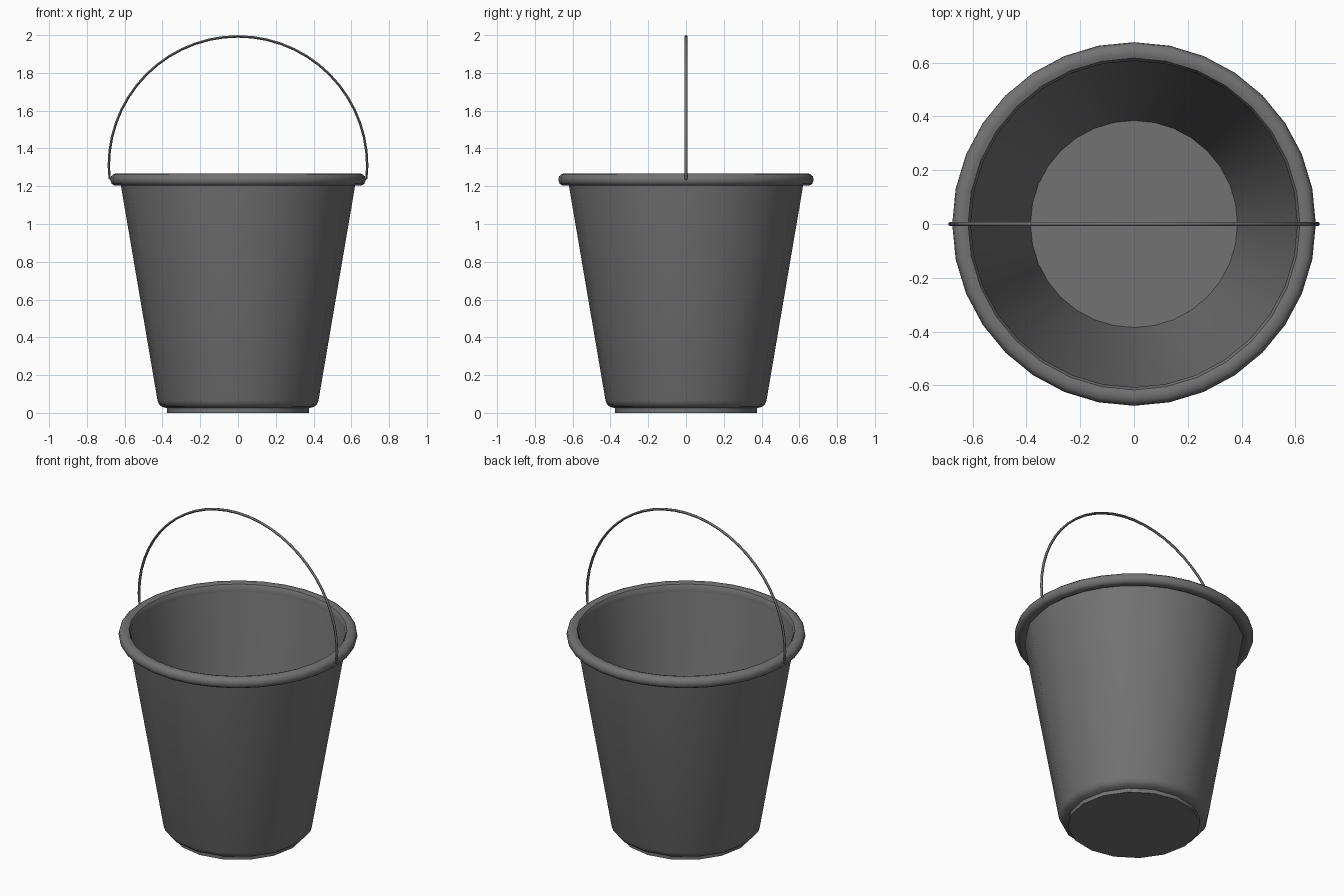
import bpy, bmesh, math

if "Cube" in bpy.data.objects:
    bpy.data.objects.remove(bpy.data.objects["Cube"])

grey = bpy.data.materials.new("dark grey metal")
grey.diffuse_color = (0.17, 0.17, 0.17, 1)
grey.use_nodes = True
grey.node_tree.nodes["Principled BSDF"].inputs["Base Color"].default_value = grey.diffuse_color


def finish(obj, angle=40):
    obj.data.materials.append(grey)
    bpy.ops.object.select_all(action='DESELECT')
    obj.select_set(True)
    bpy.context.view_layer.objects.active = obj
    bpy.ops.object.shade_smooth_by_angle(angle=math.radians(angle))


def revolve(name, profile, segments, closed=False, cap_start=False, cap_end=False):
    """Turn (radius, height) points, listed with the surface on the outside, about z."""
    bm = bmesh.new()
    rings = []
    for r, z in profile:
        rings.append([bm.verts.new((r * math.cos(2 * math.pi * i / segments),
                                    r * math.sin(2 * math.pi * i / segments), z))
                      for i in range(segments)])
    pairs = list(zip(rings, rings[1:]))
    if closed:
        pairs.append((rings[-1], rings[0]))
    for a, b in pairs:
        for i in range(segments):
            j = (i + 1) % segments
            bm.faces.new((a[i], a[j], b[j], b[i]))
    if cap_start:
        bm.faces.new(rings[0][::-1])
    if cap_end:
        bm.faces.new(rings[-1])
    me = bpy.data.meshes.new(name)
    bm.to_mesh(me)
    bm.free()
    obj = bpy.data.objects.new(name, me)
    bpy.context.collection.objects.link(obj)
    finish(obj)
    return obj


# Faceted outer wall with rounded lower edge and foot
revolve("outer_wall", [(0.375, 0.0), (0.375, 0.025), (0.402, 0.032), (0.418, 0.045),
                       (0.426, 0.065), (0.622, 1.215)], 16, cap_start=True)

# Smooth inner wall and floor
revolve("inner_wall", [(0.61, 1.24), (0.604, 1.20), (0.385, 0.03)], 32, cap_end=True)

# Rolled rim
rim = [(0.607, 1.215), (0.625, 1.204), (0.655, 1.204), (0.669, 1.213), (0.676, 1.232),
       (0.672, 1.252), (0.658, 1.265), (0.635, 1.268), (0.617, 1.262), (0.607, 1.245)]
revolve("rolled_rim", rim, 32, closed=True)

# Wire handle: half circle with ends turned in to the rim
curve = bpy.data.curves.new("handle_path", 'CURVE')
curve.dimensions = '3D'
curve.bevel_depth = 0.0075
curve.bevel_resolution = 1
curve.use_fill_caps = True
R, cz, n = 0.684, 1.309, 28
arc = [(R * math.cos(math.pi * i / n), cz + R * math.sin(math.pi * i / n)) for i in range(n + 1)]
path = [(0.665, 1.235), (0.68, 1.243)] + arc + [(-0.68, 1.243), (-0.665, 1.235)]
spline = curve.splines.new('POLY')
spline.points.add(len(path) - 1)
for p, (x, z) in zip(spline.points, path):
    p.co = (x, 0, z, 1)
tmp = bpy.data.objects.new("handle_path", curve)
bpy.context.collection.objects.link(tmp)
bpy.context.view_layer.update()
mesh = bpy.data.meshes.new_from_object(tmp.evaluated_get(bpy.context.evaluated_depsgraph_get()))
bpy.data.objects.remove(tmp)
handle = bpy.data.objects.new("wire_handle", mesh)
bpy.context.collection.objects.link(handle)
mesh.materials.clear()
finish(handle, 60)
